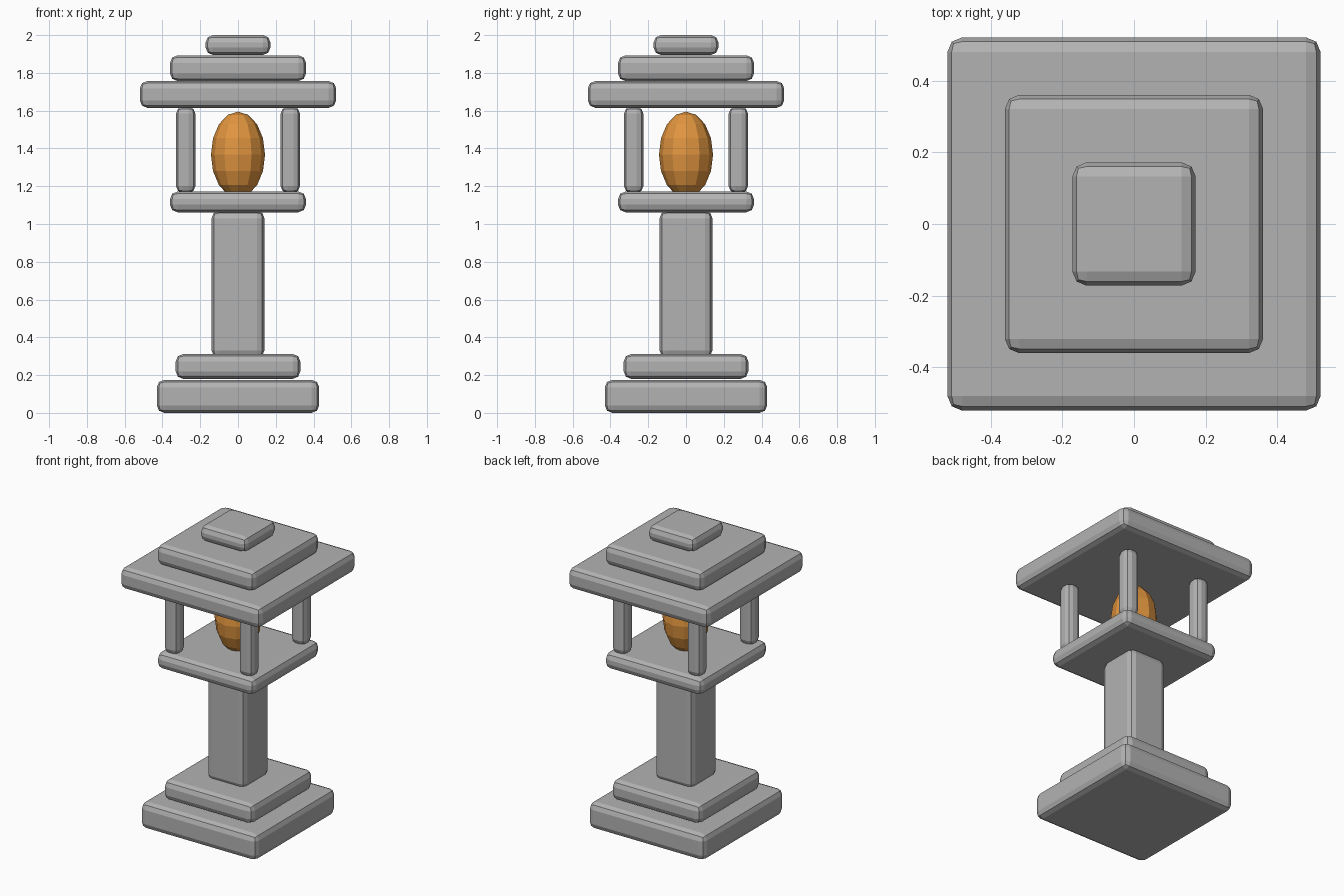
import bpy
from math import radians

cube = bpy.data.objects.get("Cube")
if cube:
    bpy.data.objects.remove(cube, do_unlink=True)


def make_material(name, colour):
    mat = bpy.data.materials.new(name)
    mat.use_nodes = True
    mat.diffuse_color = colour
    mat.node_tree.nodes["Principled BSDF"].inputs["Base Color"].default_value = colour
    return mat


stone = make_material("grey_stone", (0.45, 0.45, 0.45, 1))
glow = make_material("amber_glow", (0.75, 0.30, 0.05, 1))


def block(name, half, bottom, top, x=0, y=0, bevel=0.04):
    """Square stone block with chamfer-rounded edges."""
    bpy.ops.mesh.primitive_cube_add(size=1, location=(x, y, (bottom + top) / 2))
    obj = bpy.context.object
    obj.name = name
    obj.scale = (2 * half, 2 * half, top - bottom)
    bpy.ops.object.transform_apply(location=False, rotation=False, scale=True)
    mod = obj.modifiers.new("rounded_edges", "BEVEL")
    mod.width = bevel
    mod.segments = 2
    obj.data.materials.append(stone)
    return obj


# Base, post and platform
block("base_slab", 0.43, 0, 0.175)
block("base_step", 0.33, 0.18, 0.312)
block("post", 0.14, 0.29, 1.07)
block("platform", 0.36, 1.062, 1.172)

# Four corner pillars
for side, sx in (("left", 1), ("right", -1)):
    for end, sy in (("front", -1), ("back", 1)):
        block(f"{end}_{side}_pillar", 0.051, 1.165, 1.62, 0.277 * sx, 0.277 * sy, 0.035)

# Stepped roof
block("roof_slab", 0.52, 1.615, 1.757)
block("roof_step", 0.36, 1.757, 1.893)
block("roof_cap", 0.172, 1.895, 2.0)

# Faceted lamp
bpy.ops.mesh.primitive_uv_sphere_add(segments=12, ring_count=8, radius=1, location=(0, 0, 1.367))
lamp = bpy.context.object
lamp.name = "lamp"
lamp.scale = (0.143, 0.143, 0.228)
bpy.ops.object.transform_apply(location=False, rotation=False, scale=True)
lamp.data.materials.append(glow)
